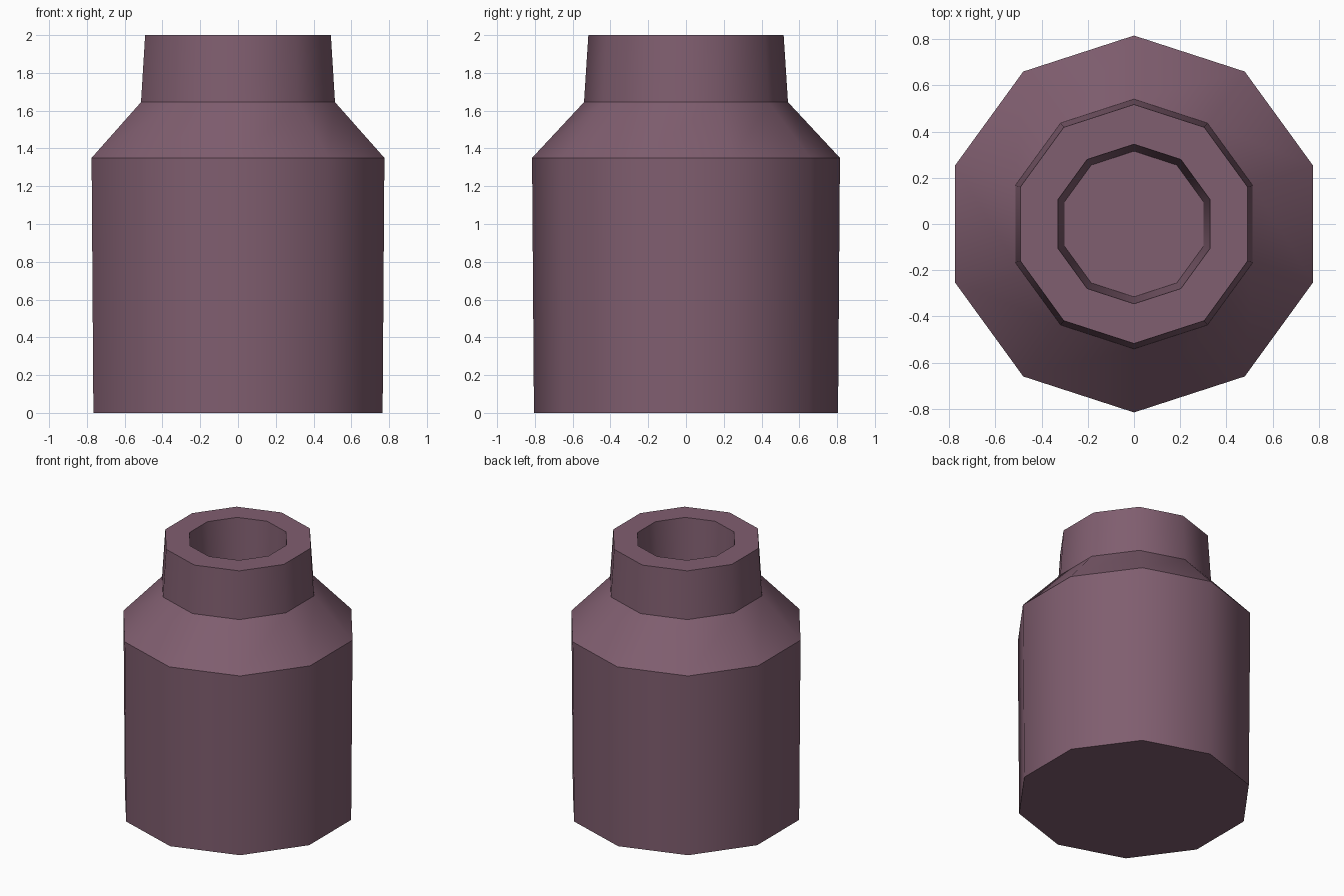
import bpy, bmesh, math

if "Cube" in bpy.data.objects:
    bpy.data.objects.remove(bpy.data.objects["Cube"])

SIDES = 10

# Outer and inner profile of the jar: (radius, height), from base to cavity floor
PROFILE = [(0.805, 0.0), (0.815, 1.35), (0.54, 1.645), (0.517, 2.0),
           (0.345, 2.0), (0.315, 1.58)]

mat = bpy.data.materials.new("dusty plum")
mat.diffuse_color = (0.216, 0.112, 0.160, 1.0)
mat.use_nodes = True
mat.node_tree.nodes["Principled BSDF"].inputs["Base Color"].default_value = mat.diffuse_color


def ring(bm, radius, z):
    """Ten-sided ring with a corner pointing along y."""
    return [bm.verts.new((radius * math.cos(math.pi / 2 + 2 * math.pi * i / SIDES),
                          radius * math.sin(math.pi / 2 + 2 * math.pi * i / SIDES), z))
            for i in range(SIDES)]


bm = bmesh.new()
rings = [ring(bm, r, z) for r, z in PROFILE]

# Walls, shoulder, neck, rim and mouth
for low, high in zip(rings, rings[1:]):
    for i in range(SIDES):
        j = (i + 1) % SIDES
        bm.faces.new((low[i], low[j], high[j], high[i]))

# Base and cavity floor
bm.faces.new(list(reversed(rings[0])))
bm.faces.new(rings[-1])
bmesh.ops.recalc_face_normals(bm, faces=bm.faces)

mesh = bpy.data.meshes.new("jar")
bm.to_mesh(mesh)
bm.free()
mesh.materials.append(mat)
jar = bpy.data.objects.new("jar", mesh)
bpy.context.collection.objects.link(jar)

# Smooth around the sides, sharp at the shoulder and rim
bpy.context.view_layer.objects.active = jar
jar.select_set(True)
bpy.ops.object.shade_smooth_by_angle(angle=math.radians(38))
